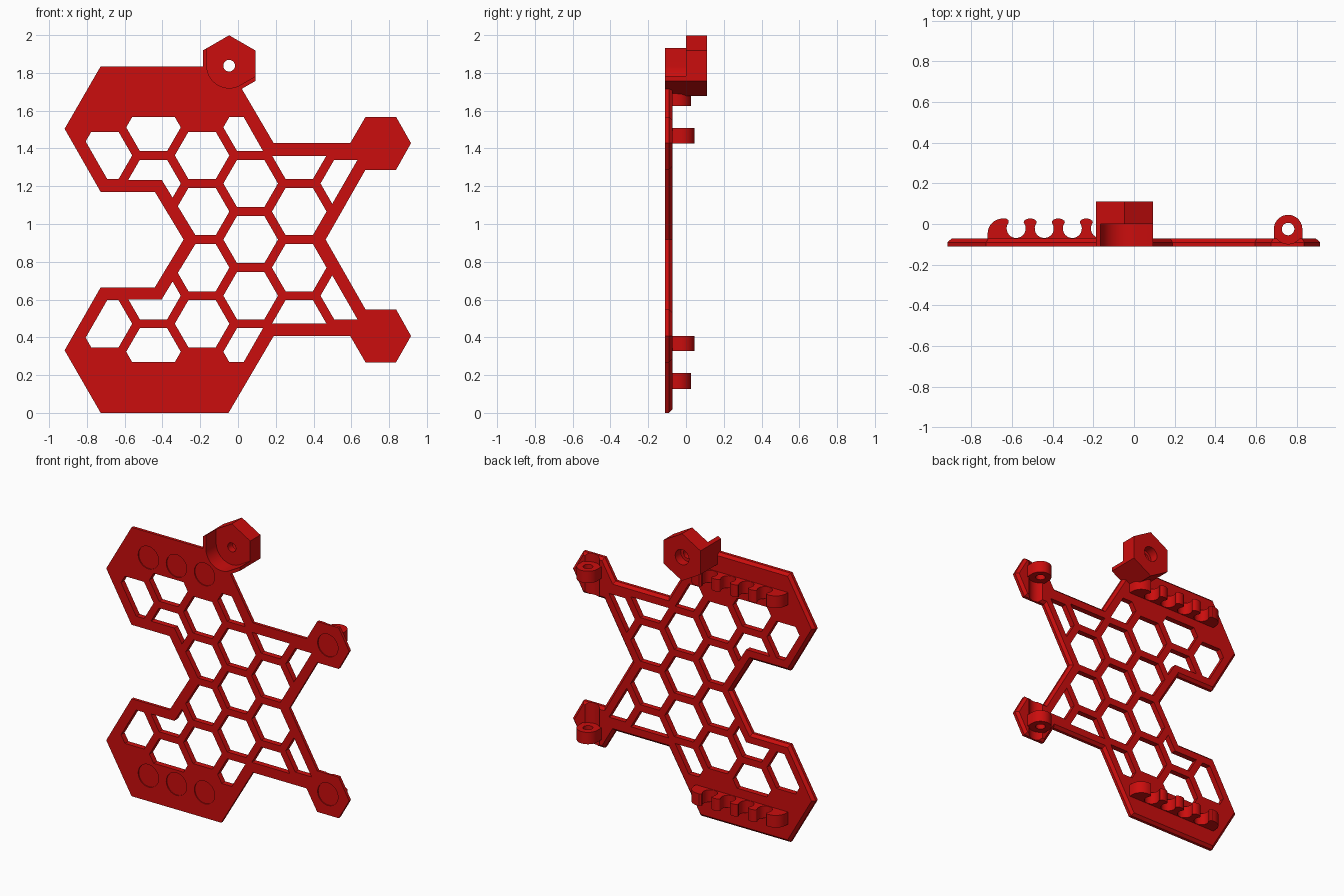
import bpy, bmesh, math
from mathutils import Vector

if "Cube" in bpy.data.objects:
    bpy.data.objects.remove(bpy.data.objects["Cube"])

H = 1.835                 # plate height, mirrored about its middle
MID = H / 2
FRONT, BACK = -0.11, -0.072

red = bpy.data.materials.new("red plastic")
red.diffuse_color = (0.6, 0.004, 0.004, 1)
red.use_nodes = True
red.node_tree.nodes["Principled BSDF"].inputs["Base Color"].default_value = red.diffuse_color


def prism(name, pts, lo, hi, axis="y", chamfer=0):
    """Extrude a 2D outline along y (points are x,z) or along z (points are x,y)."""
    def place(p, d):
        return (p[0], d, p[1]) if axis == "y" else (p[0], p[1], d)
    bm = bmesh.new()
    a = [bm.verts.new(place(p, lo)) for p in pts]
    b = [bm.verts.new(place(p, hi)) for p in pts]
    bm.faces.new(a)
    cap = bm.faces.new(b[::-1])
    n = len(pts)
    for i in range(n):
        bm.faces.new((a[i], b[i], b[(i + 1) % n], a[(i + 1) % n]))
    bmesh.ops.recalc_face_normals(bm, faces=bm.faces)
    if chamfer:
        bmesh.ops.bevel(bm, geom=list(cap.edges), offset=chamfer, segments=1,
                        affect="EDGES", profile=0.5)
    me = bpy.data.meshes.new(name)
    bm.to_mesh(me)
    bm.free()
    ob = bpy.data.objects.new(name, me)
    bpy.context.collection.objects.link(ob)
    me.materials.append(red)
    return ob


def arc(cx, cy, r, a0, a1, n, ry=None):
    ry = ry or r
    out = []
    for i in range(n + 1):
        t = math.radians(a0 + (a1 - a0) * i / n)
        out.append((cx + r * math.cos(t), cy + ry * math.sin(t)))
    return out


def ring(cx, cy, r, n, start=0):
    return arc(cx, cy, r, start, start + 360, n)[:-1]


def boolean(target, tool, op="DIFFERENCE", keep=False):
    mod = target.modifiers.new("cut", "BOOLEAN")
    mod.operation, mod.object, mod.solver = op, tool, "EXACT"
    bpy.context.view_layer.objects.active = target
    bpy.ops.object.modifier_apply(modifier=mod.name)
    if not keep:
        bpy.data.objects.remove(tool)


def mirrored(half):
    """Close an upper-half outline (waist to waist) with its mirror image."""
    return half + [(x, H - z) for x, z in half[-2:0:-1]]


# Plate outline and the inner border that limits the honeycomb
outline = mirrored([(-.288, MID), (-.44, 1.17), (-.727, 1.17), (-.918, 1.504),
                    (-.727, H), (-.05, H), (.189, 1.428), (.594, 1.428),
                    (.675, 1.567), (.837, 1.567), (.916, 1.428), (.837, 1.287),
                    (.675, 1.287), (.464, MID)])
border = mirrored([(-.211, MID), (-.404, 1.234), (-.69, 1.234), (-.845, 1.504),
                   (-.808, 1.566), (.03, 1.566), (.147, 1.361), (.645, 1.361),
                   (.39, MID)])
plate = prism("honeycomb_plate", outline, FRONT, BACK, chamfer=0.018)

# Honeycomb openings: (column, half-row above the middle), mirrored downwards
PITCH, CX = 0.297, 0.067
cells = [(0, 0), (0, 2), (0, 4), (-1, 1), (-1, 3), (1, 1), (1, 3),
         (-2, 2), (-2, 4), (-3, 3), (2, 2)]
cells += [(c, -r) for c, r in cells if r]
limit = prism("border_cutter", border, FRONT - .04, BACK + .04)
for c, r in cells:
    hole = prism("hole_cutter", ring(CX + c * PITCH * .866, MID + r * PITCH / 2, .1445, 6),
                 FRONT - .05, BACK + .05)
    boolean(hole, limit, "INTERSECT", keep=True)
    boolean(plate, hole)
bpy.data.objects.remove(limit)

# Shallow round pads on the front
pads = [(-.6, 1.662), (-.388, 1.662), (-.176, 1.662), (.755, 1.425)]
for x, z in pads:
    for zz in (z, H - z):
        boolean(plate, prism("pad_cutter", ring(x, zz, .077, 32), FRONT - .05, FRONT + .007))

# Pivot grooves in the back of the two arm ends
for z in (1.428, H - 1.428):
    boolean(plate, prism("groove_cutter", ring(.758, -.025, .073, 32), z - .2, z + .2, "z"))

# Hexagonal socket with a seat open to the top and right, a bolt hole and a counterbore
SX, SZ, SR = -.047, 1.838, .118
seat = arc(SX, SZ, SR, 180, 300, 24)
ex, ez = seat[-1]
seat += [(ex + .52, ez + .3), (ex + .52, 2.4), (SX - SR, 2.4)]
socket = prism("hex_socket", ring(SX, SZ, .161, 6, 30), FRONT, .11)
boolean(socket, prism("seat_cutter", seat, FRONT - .1, 0))
boolean(socket, prism("bolt_cutter", ring(SX, SZ, .031, 24), -.2, .2))
boolean(socket, prism("counterbore_cutter", ring(SX, SZ, .052, 24), .05, .2))
boolean(plate, prism("seat_cutter", seat, FRONT - .1, 0))

# Comb profile: rounded end blocks, round seats and slim posts between them
CEN, STEP, TOP = -.3725, .138, .027
seats = [CEN + (i - 1.5) * STEP for i in range(4)]
end = [(-.72, -.085)] + arc(-.645, -.048, .075, 180, 90, 8) + [(-.628, TOP), (-.617, .018)]
comb = list(end)
for i, x in enumerate(seats):
    comb += arc(x, -.022, .047, 142, 398, 16)
    if i < 3:
        comb += arc(x + STEP / 2, .009, .032, 180, 0, 8, ry=.018)
comb += [(2 * CEN - x, y) for x, y in reversed(end)]

# Pivot loop profile: round top on a straight base
loop = [(.688, -.1)] + arc(.758, -.025, .07, 180, 0, 20) + [(.828, -.1)]

parts = [plate, socket]
for side in ("upper", "lower"):
    def span(a, b):
        return (a, b) if side == "upper" else (H - b, H - a)
    parts.append(prism(side + "_comb", comb, *span(1.625, 1.708), "z"))
    lug = prism(side + "_pivot_loop", loop, *span(1.427, 1.508), "z")
    boolean(lug, prism("pin_cutter", ring(.758, -.025, .031, 20), 0, 2, "z"))
    parts.append(lug)

# Smooth the round walls while keeping the edges crisp
for ob in parts:
    bpy.ops.object.select_all(action="DESELECT")
    ob.select_set(True)
    bpy.context.view_layer.objects.active = ob
    bpy.ops.object.shade_smooth_by_angle(angle=math.radians(30))
